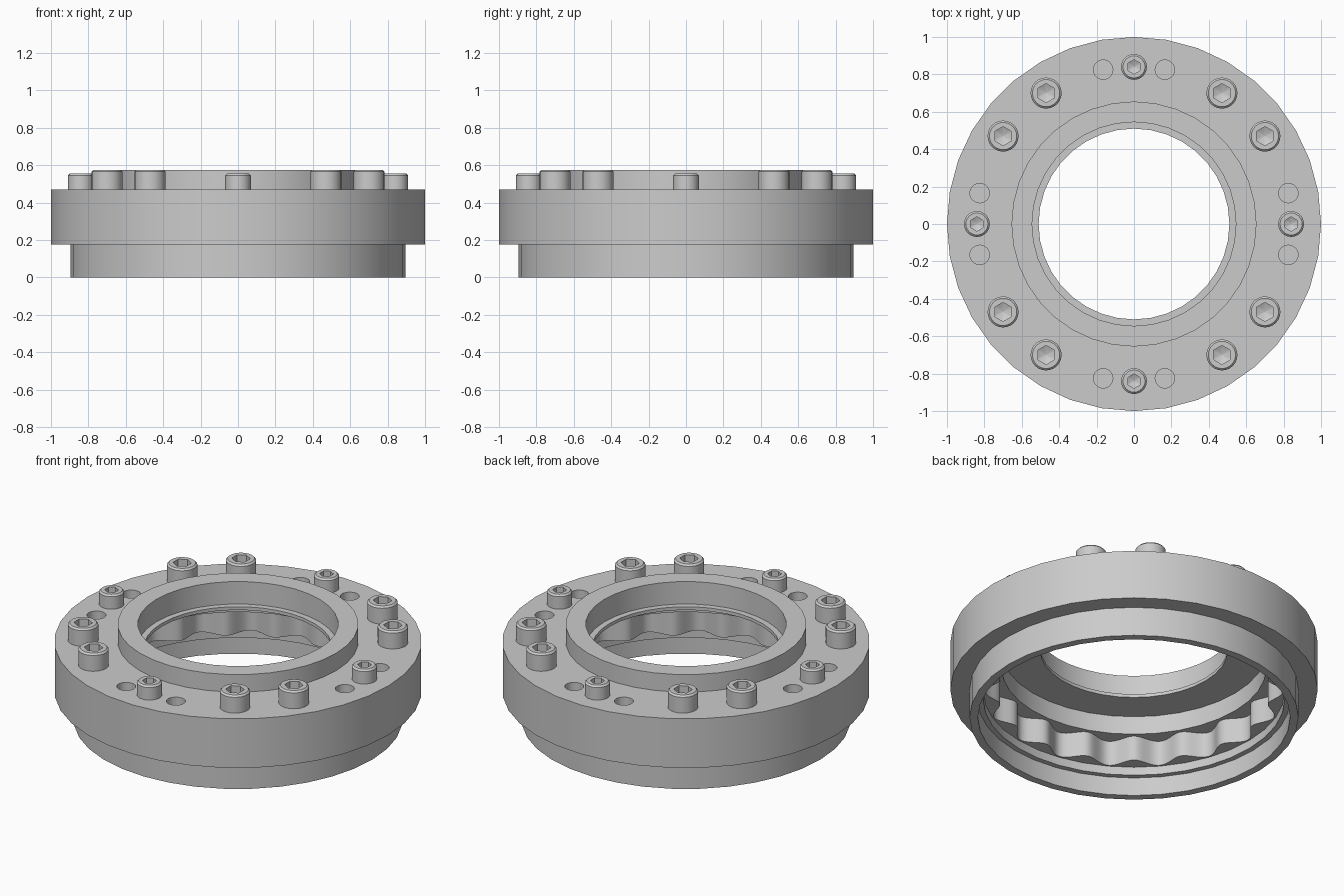
import bpy, bmesh
from math import sin, cos, pi, radians

if "Cube" in bpy.data.objects:
    bpy.data.objects.remove(bpy.data.objects["Cube"])


def finish(obj):
    bpy.ops.object.select_all(action='DESELECT')
    obj.select_set(True)
    bpy.context.view_layer.objects.active = obj
    bpy.ops.object.shade_smooth_by_angle(angle=radians(32))


def add_object(name, bm):
    bmesh.ops.recalc_face_normals(bm, faces=bm.faces)
    mesh = bpy.data.meshes.new(name)
    bm.to_mesh(mesh)
    bm.free()
    obj = bpy.data.objects.new(name, mesh)
    bpy.context.collection.objects.link(obj)
    return obj


def lathe(name, profile, segs, closed):
    """Spin (radius, z) points about z; a radius may be a function of angle."""
    bm = bmesh.new()
    rings = []
    for r, z in profile:
        ring = []
        for i in range(segs):
            a = 2 * pi * i / segs
            rad = r(a) if callable(r) else r
            ring.append(bm.verts.new((rad * cos(a), rad * sin(a), z)))
        rings.append(ring)
    pairs = list(zip(rings, rings[1:]))
    if closed:
        pairs.append((rings[-1], rings[0]))
    for lo, hi in pairs:
        for i in range(segs):
            j = (i + 1) % segs
            bm.faces.new((lo[i], lo[j], hi[j], hi[i]))
    if not closed:
        bm.faces.new(rings[0])
        bm.faces.new(rings[-1])
    return add_object(name, bm)


# Housing: flange, lower spigot, raised collar and stepped bore
housing = lathe("housing", [
    (0.895, 0), (0.895, 0.175), (1.0, 0.175), (1.0, 0.47),
    (0.655, 0.47), (0.655, 0.575), (0.545, 0.575), (0.545, 0.44),
    (0.51, 0.44), (0.51, 0.42), (0.72, 0.42), (0.72, 0.31),
    (0.82, 0.31), (0.82, 0.11), (0.85, 0.11), (0.85, 0)], 36, True)

# Blind holes in pairs beside each small bolt
bm = bmesh.new()
for k in range(4):
    for side in (-1, 1):
        x, y = 0.825, 0.165 * side
        c, s = cos(k * pi / 2), sin(k * pi / 2)
        made = bmesh.ops.create_cone(bm, cap_ends=True, segments=24,
                                     radius1=0.052, radius2=0.052, depth=0.26)
        bmesh.ops.translate(bm, verts=made["verts"],
                            vec=(x * c - y * s, x * s + y * c, 0.47))
cutter = add_object("hole_cutter", bm)
cutter.hide_render = True
mod = housing.modifiers.new("holes", 'BOOLEAN')
mod.operation = 'DIFFERENCE'
mod.solver = 'EXACT'
mod.object = cutter
bpy.context.view_layer.objects.active = housing
bpy.ops.object.modifier_apply(modifier=mod.name)
bpy.data.objects.remove(cutter)
finish(housing)

# Wavy inner ring
LOBES = 18


def wave(a):
    return 0.775 + 0.035 * cos(LOBES * a)


finish(lathe("wavy_ring", [(0.825, 0.16), (0.825, 0.312),
                           (wave, 0.312), (wave, 0.16)], LOBES * 16, True))


# Socket-head bolts
def make_bolt(name, radius, height, hex_flat):
    def hexagon(a):
        return hex_flat / cos((a + pi / 6) % (pi / 3) - pi / 6)

    bevel = 0.01
    bolt = lathe(name, [
        (radius, 0.465), (radius, 0.47 + height - bevel),
        (radius - bevel, 0.47 + height), (hexagon, 0.47 + height),
        (hexagon, 0.47 + height * 0.5), (0.002, 0.47 + height * 0.3)],
        24, False)
    finish(bolt)
    return bolt


def place(bolt, points):
    for i, (x, y) in enumerate(points):
        obj = bolt
        if i:
            obj = bolt.copy()
            bpy.context.collection.objects.link(obj)
        obj.location = (x, y, 0)


signs = [(sx, sy) for sx in (-1, 1) for sy in (-1, 1)]
place(make_bolt("large_bolt", 0.083, 0.105, 0.044),
      [(sx * x, sy * y) for sx, sy in signs for x, y in ((0.47, 0.70), (0.70, 0.47))])
place(make_bolt("small_bolt", 0.069, 0.085, 0.033),
      [(0, 0.84), (0, -0.84), (0.84, 0), (-0.84, 0)])
